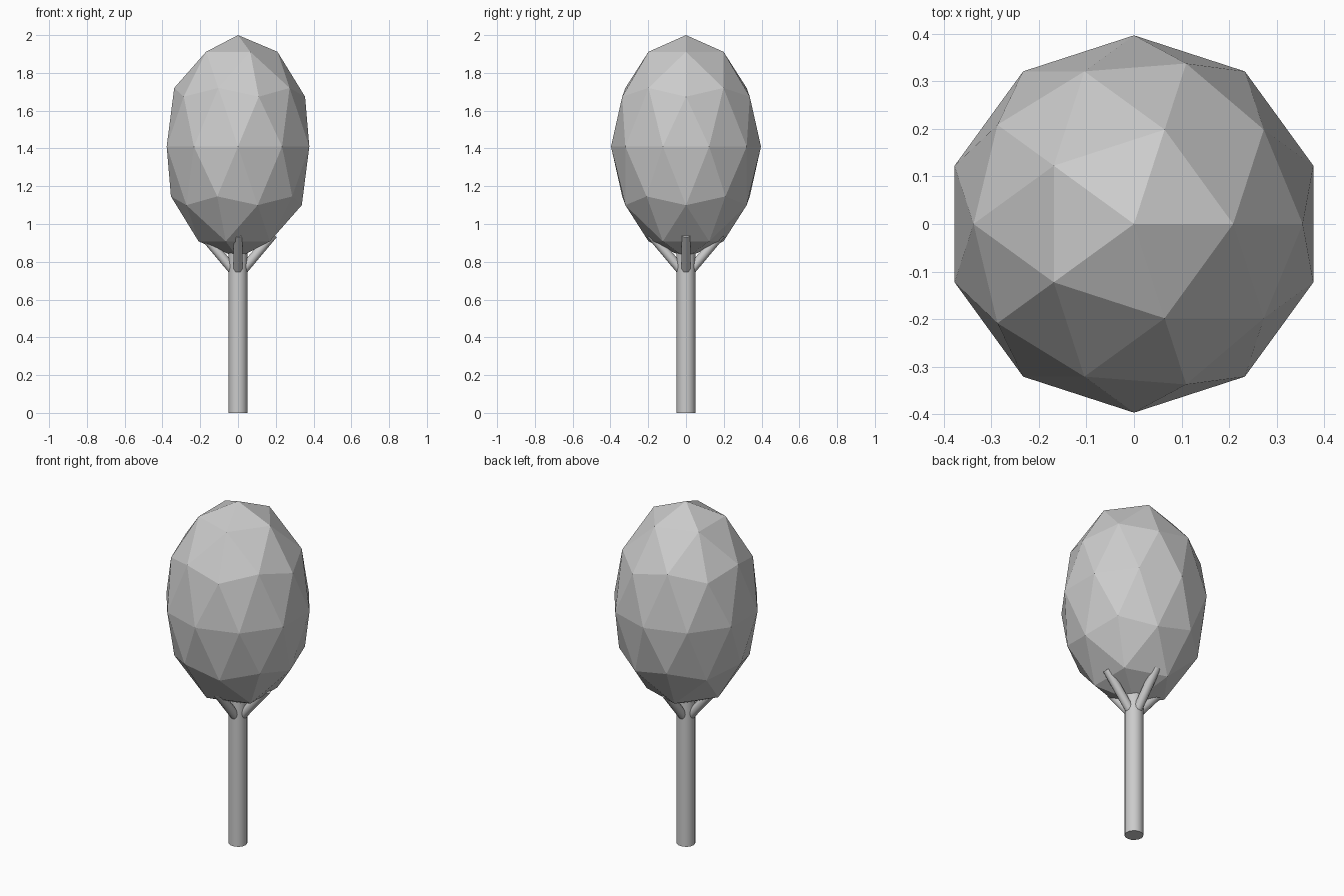
import bpy
from math import pi, sin, cos
from mathutils import Vector

if "Cube" in bpy.data.objects:
    bpy.data.objects.remove(bpy.data.objects["Cube"])


def rod(name, start, end, radius, sides):
    """Smooth-sided cylinder between two points."""
    a, b = Vector(start), Vector(end)
    axis = b - a
    bpy.ops.mesh.primitive_cylinder_add(
        vertices=sides, radius=radius, depth=axis.length, location=(a + b) / 2,
        rotation=axis.to_track_quat('Z', 'Y').to_euler())
    obj = bpy.context.object
    obj.name = name
    bpy.ops.object.shade_smooth_by_angle(angle=pi / 4)
    return obj


# Trunk
rod("trunk", (0, 0, 0), (0, 0, 0.88), 0.05, 16)

# Four branches leaning outward into the foliage
for i in range(4):
    c, s = cos(i * pi / 2), sin(i * pi / 2)
    rod(f"branch_{i + 1}", (0.02 * c, 0.02 * s, 0.748),
        (0.186 * c, 0.186 * s, 0.946), 0.025, 12)

# Faceted egg-shaped foliage
bpy.ops.mesh.primitive_ico_sphere_add(subdivisions=2, radius=1, location=(0, 0, 1.41))
foliage = bpy.context.object
foliage.name = "foliage"
foliage.scale = (0.397, 0.397, 0.59)
bpy.ops.object.transform_apply(location=False, rotation=False, scale=True)
